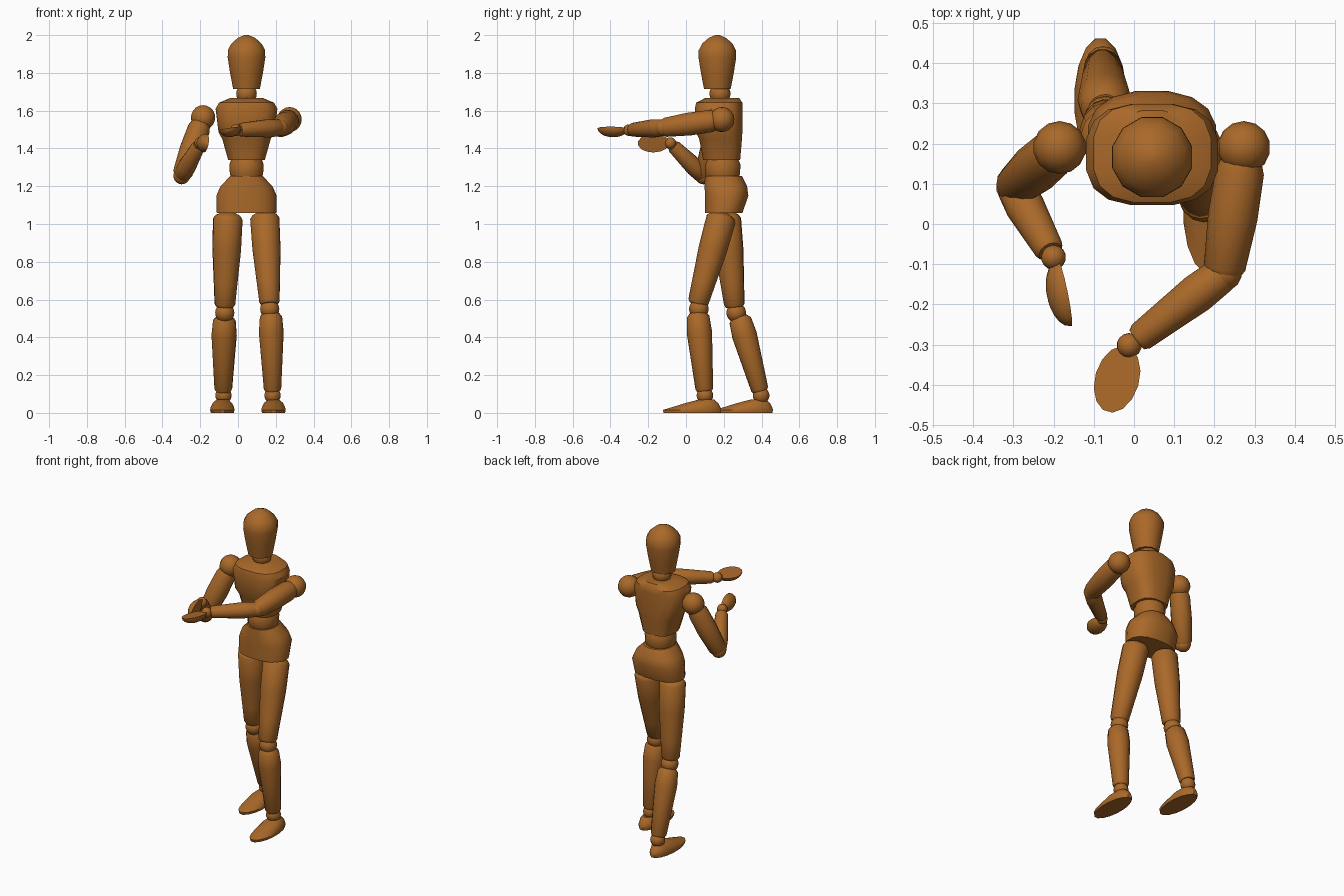
import bpy, bmesh, math
from mathutils import Vector, Matrix

if "Cube" in bpy.data.objects:
    bpy.data.objects.remove(bpy.data.objects["Cube"], do_unlink=True)

COLOR = (0.40, 0.14, 0.022, 1)
wood = bpy.data.materials.new("warm brown wood")
wood.use_nodes = True
wood.diffuse_color = COLOR
bsdf = wood.node_tree.nodes["Principled BSDF"]
bsdf.inputs["Base Color"].default_value = COLOR
bsdf.inputs["Roughness"].default_value = 0.6


def finish(name, bm, angle=40):
    bmesh.ops.recalc_face_normals(bm, faces=bm.faces)
    mesh = bpy.data.meshes.new(name)
    bm.to_mesh(mesh)
    bm.free()
    mesh.materials.append(wood)
    obj = bpy.data.objects.new(name, mesh)
    bpy.context.collection.objects.link(obj)
    bpy.ops.object.select_all(action='DESELECT')
    obj.select_set(True)
    bpy.context.view_layer.objects.active = obj
    bpy.ops.object.shade_smooth_by_angle(angle=math.radians(angle))
    return obj


def loft(name, rings, angle=40):
    """Skin closed rings of points and cap both ends."""
    bm = bmesh.new()
    loops = [[bm.verts.new(p) for p in ring] for ring in rings]
    n = len(loops[0])
    for low, high in zip(loops, loops[1:]):
        for i in range(n):
            j = (i + 1) % n
            bm.faces.new((low[i], low[j], high[j], high[i]))
    bm.faces.new(loops[0])
    bm.faces.new(loops[-1])
    return finish(name, bm, angle)


def body(name, cx, sections, power=2.0, n=16, angle=40):
    """Stack of rounded sections: height, half width, front y, back y."""
    rings = []
    for z, half, front, back in sections:
        ring = []
        for i in range(n):
            a = math.tau * (i + 0.5) / n
            c, s = math.cos(a), math.sin(a)
            u = math.copysign(abs(c) ** (2 / power), c)
            v = math.copysign(abs(s) ** (2 / power), s)
            ring.append((cx + half * u, (front + back) / 2 + v * (back - front) / 2, z))
        rings.append(ring)
    return loft(name, rings, angle)


def limb(name, a, b, profile, n=14):
    """Turned part from a to b: profile of (fraction, radius)."""
    a, b = Vector(a), Vector(b)
    rot = (b - a).to_track_quat('Z', 'Y')
    rings = [[a.lerp(b, t) + rot @ Vector((r * math.cos(math.tau * i / n),
                                           r * math.sin(math.tau * i / n), 0))
              for i in range(n)] for t, r in profile]
    return loft(name, rings)


def ball(name, pos, r):
    bm = bmesh.new()
    bmesh.ops.create_uvsphere(bm, u_segments=14, v_segments=10, radius=r,
                              matrix=Matrix.Translation(pos))
    return finish(name, bm)


def hand(name, center, direction, normal, length=0.085, width=0.056, depth=0.045):
    """Half ellipsoid with a flat palm facing the normal."""
    d = Vector(direction).normalized()
    w = Vector(normal).cross(d).normalized()
    k = d.cross(w)
    bm = bmesh.new()
    bmesh.ops.create_uvsphere(bm, u_segments=14, v_segments=10, radius=1)
    bmesh.ops.bisect_plane(bm, geom=bm.verts[:] + bm.edges[:] + bm.faces[:], dist=1e-4,
                           plane_co=(0, 0, 0), plane_no=(0, 0, 1), clear_outer=True)
    rim = [e for e in bm.edges if e.is_boundary]
    if rim:
        bmesh.ops.holes_fill(bm, edges=rim, sides=0)
    m = Matrix((d * length, w * width, k * depth)).transposed().to_4x4()
    bm.transform(Matrix.Translation(center) @ m)
    return finish(name, bm)


# Head and torso
CX = 0.045
body("head", CX, [(z, r, 0.166 - r, 0.166 + r) for z, r in (
    (1.714, 0.073), (1.80, 0.090), (1.88, 0.103), (1.92, 0.102),
    (1.955, 0.083), (1.985, 0.048), (2.0, 0.012))], n=12)
ball("neck", (CX, 0.18, 1.69), 0.056)
body("chest", CX, [(1.338, 0.098, 0.09, 0.288), (1.45, 0.130, 0.068, 0.298),
                   (1.485, 0.150, 0.052, 0.30), (1.61, 0.166, 0.045, 0.30),
                   (1.642, 0.148, 0.052, 0.30), (1.667, 0.088, 0.10, 0.283)],
     power=2.8, angle=35)
body("waist", CX, [(1.235, 0.08, 0.115, 0.275), (1.265, 0.09, 0.10, 0.288),
                   (1.315, 0.092, 0.10, 0.29), (1.35, 0.08, 0.115, 0.275)])
body("pelvis", CX, [(1.057, 0.16, 0.10, 0.30), (1.15, 0.162, 0.098, 0.332),
                    (1.20, 0.140, 0.097, 0.325), (1.253, 0.088, 0.098, 0.298)],
     power=2.4)

# Legs: hip, knee above and below, shin foot, ankle, foot centre
THIGH = ((0, 0.035), (0.03, 0.066), (0.07, 0.079), (0.4, 0.076),
         (0.75, 0.063), (0.97, 0.055), (1, 0.045))
SHIN = ((0, 0.042), (0.05, 0.060), (0.25, 0.067), (0.5, 0.060),
        (0.97, 0.047), (1, 0.040))
LEGS = {
    "left": ((0.14, 0.195, 1.06), (0.167, 0.062, 0.575), (0.168, 0.068, 0.55),
             (0.174, 0.062, 0.53), (0.183, 0.098, 0.115), (0.183, 0.1, 0.092),
             (0.188, 0.1)),
    "right": ((-0.053, 0.21, 1.06), (-0.07, 0.257, 0.56), (-0.07, 0.266, 0.53),
              (-0.072, 0.282, 0.51), (-0.078, 0.393, 0.115), (-0.077, 0.398, 0.092),
              (-0.083, 0.374)),
}
for side, (hip, thigh_end, knee, shin_top, shin_end, ankle, foot) in LEGS.items():
    limb(side + "_thigh", hip, thigh_end, THIGH)
    ball(side + "_knee", knee, 0.052)
    limb(side + "_shin", shin_top, shin_end, SHIN)
    ball(side + "_ankle", ankle, 0.044)
    fx, fy = foot
    body(side + "_foot", fx, [(z, half, fy + f, fy + b) for z, half, f, b in (
        (0, 0.062, -0.222, 0.086), (0.016, 0.066, -0.225, 0.09),
        (0.032, 0.062, -0.17, 0.084), (0.052, 0.052, -0.105, 0.072),
        (0.07, 0.032, -0.035, 0.05))])

# Arms: shoulder, elbow, wrist
UPPER = ((0, 0.050), (0.1, 0.060), (0.5, 0.062), (0.95, 0.052), (1, 0.044))
FORE = ((0, 0.038), (0.04, 0.045), (0.3, 0.049), (0.95, 0.037), (1, 0.030))
ARMS = {
    "left": ((0.273, 0.19, 1.553), (0.223, -0.122, 1.51), (-0.012, -0.302, 1.497)),
    "right": ((-0.185, 0.19, 1.563), (-0.298, 0.092, 1.255), (-0.2, -0.083, 1.428)),
}
for side, joints in ARMS.items():
    shoulder, elbow, wrist = (Vector(p) for p in joints)
    ball(side + "_shoulder", shoulder, 0.066)
    limb(side + "_upper_arm", shoulder.lerp(elbow, 0.1), elbow, UPPER)
    ball(side + "_elbow", elbow, 0.045)
    limb(side + "_forearm", elbow, elbow.lerp(wrist, 0.92), FORE)
    ball(side + "_wrist", wrist, 0.031)
hand("left_hand", (-0.042, -0.386, 1.505), (-0.28, -0.95, 0), (-0.2, 0, 1))
hand("right_hand", (-0.172, -0.172, 1.428), (0.2, -0.98, 0), (0.96, 0.2, -0.15),
     width=0.05)
